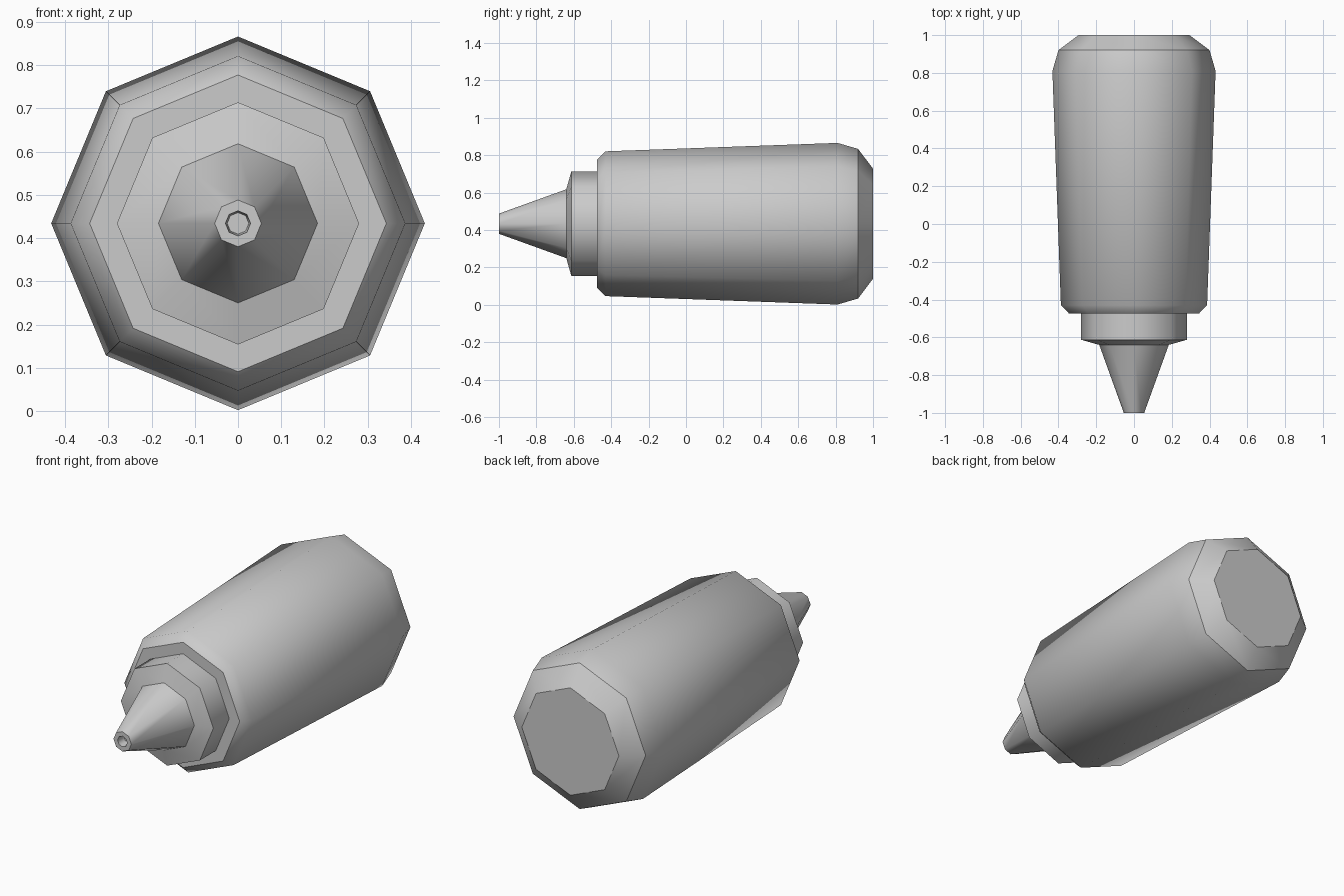
import bpy, bmesh
from math import sin, cos, tau

if "Cube" in bpy.data.objects:
    bpy.data.objects.remove(bpy.data.objects["Cube"])

SIDES = 8
AXIS_Z = 0.434


def lathe(name, profile, cap_start=False, cap_end=False):
    """Revolve (y, radius, sharp) points around the long axis as an octagon."""
    bm = bmesh.new()
    rings = []
    for y, r, _ in profile:
        rings.append([bm.verts.new((r * cos(tau * i / SIDES), y,
                                    AXIS_Z + r * sin(tau * i / SIDES)))
                      for i in range(SIDES)])
    for a, b in zip(rings, rings[1:]):
        for i in range(SIDES):
            j = (i + 1) % SIDES
            bm.faces.new((a[i], b[i], b[j], a[j]))
    if cap_start:
        bm.faces.new(rings[0])
    if cap_end:
        bm.faces.new(rings[-1][::-1])
    for f in bm.faces:
        f.smooth = True
    # Hard edges around the steps, smooth shading along the sides
    for ring, (_, _, sharp) in zip(rings, profile):
        if sharp:
            for i in range(SIDES):
                bm.edges.get((ring[i], ring[(i + 1) % SIDES])).smooth = False
    bm.normal_update()
    mesh = bpy.data.meshes.new(name)
    bm.to_mesh(mesh)
    bm.free()
    obj = bpy.data.objects.new(name, mesh)
    bpy.context.collection.objects.link(obj)
    return obj


# Tapered main body with chamfered ends
lathe("body", [(-0.475, 0.28, True), (-0.475, 0.343, True), (-0.43, 0.387, False),
               (0.81, 0.432, False), (0.92, 0.40, True), (1.0, 0.294, True)],
      cap_end=True)

# Collar between body and nozzle
lathe("collar", [(-0.64, 0.184, True), (-0.613, 0.28, True), (-0.475, 0.28, True)])

# Conical nozzle with a small recessed hole in the tip
lathe("nozzle", [(-0.95, 0.025, True), (-1.0, 0.029, True),
                 (-1.0, 0.054, True), (-0.64, 0.184, True)], cap_start=True)
